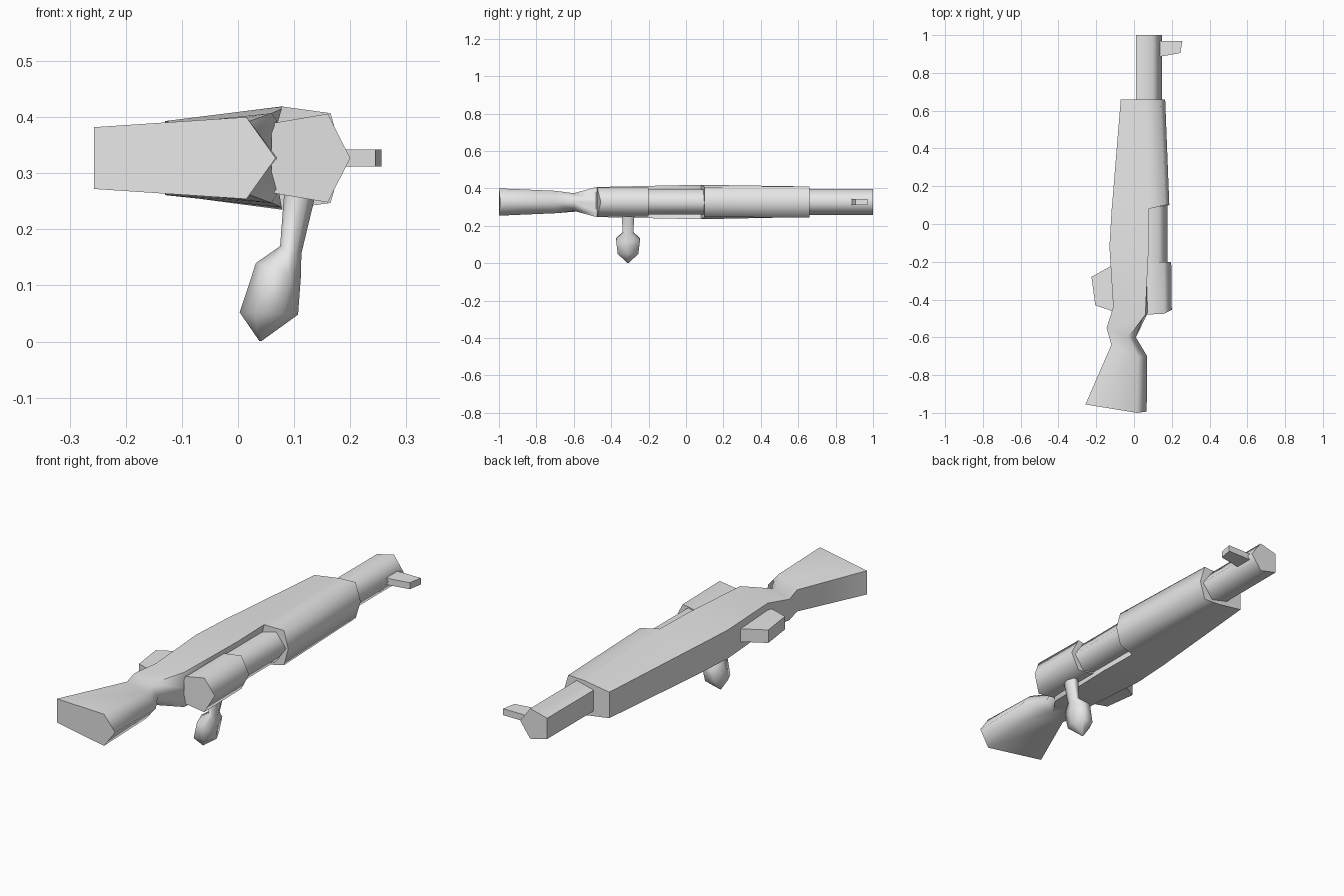
import bpy, bmesh, math

if "Cube" in bpy.data.objects:
    bpy.data.objects.remove(bpy.data.objects["Cube"])

AXIS_Z = 0.327  # height of the symmetry plane

grey = bpy.data.materials.new("plain grey")
grey.use_nodes = True
grey.diffuse_color = (0.8, 0.8, 0.8, 1)
grey.node_tree.nodes["Principled BSDF"].inputs["Base Color"].default_value = (0.8, 0.8, 0.8, 1)


def loft(name, rings, smooth_angle):
    """Skin a list of equal-length vertex rings and cap both ends."""
    bm = bmesh.new()
    loops = [[bm.verts.new(p) for p in ring] for ring in rings]
    count = len(loops[0])
    for a, b in zip(loops, loops[1:]):
        for i in range(count):
            j = (i + 1) % count
            bm.faces.new((a[i], a[j], b[j], b[i]))
    bm.faces.new(loops[0][::-1])
    bm.faces.new(loops[-1])
    bmesh.ops.remove_doubles(bm, verts=bm.verts, dist=0.0005)
    bmesh.ops.recalc_face_normals(bm, faces=bm.faces)
    mesh = bpy.data.meshes.new(name)
    bm.to_mesh(mesh)
    bm.free()
    mesh.materials.append(grey)
    obj = bpy.data.objects.new(name, mesh)
    bpy.context.collection.objects.link(obj)
    bpy.ops.object.select_all(action="DESELECT")
    obj.select_set(True)
    bpy.context.view_layer.objects.active = obj
    bpy.ops.object.shade_smooth_by_angle(angle=math.radians(smooth_angle))
    return obj


def mirrored(points):
    """Ring from (x, y, half height) points; the last point lies on the symmetry plane."""
    if len(points) == 3:
        points = [points[0], points[1], points[1], points[2]]
    upper = [(x, y, AXIS_Z + h) for x, y, h in points]
    lower = [(x, y, AXIS_Z - h) for x, y, h in points[:-1]]
    return upper + lower[::-1]


def plate(name, outline, half):
    """Flat block with a given outline in x and y."""
    rings = [[(x, y, AXIS_Z + s * half) for x, y in outline] for s in (-1, 1)]
    return loft(name, rings, 30)


# Wooden stock: butt, wrist, open action bed, then stepped fore-end
stock = [
    [(-.257, -.955, .055), (.015, -1, .073), (.067, -.993, 0)],
    [(-.12, -.64, .05), (.02, -.7, .06), (.07, -.7, 0)],
    [(-.145, -.55, .048), (-.03, -.6, .047), (.01, -.6, 0)],
    [(-.11, -.44, .062), (.06, -.48, .08), (.073, -.47, .06), (.06, -.46, 0)],
    [(-.13, -.12, .066), (.078, -.12, .088), (.07, -.12, .06), (.055, -.12, 0)],
    [(-.118, .08, .066), (.078, .08, .092), (.07, .08, .06), (.055, .08, 0)],
    [(-.116, .1, .066), (.078, .08, .092), (.165, .1, .08), (.187, .1, 0)],
    [(-.07, .66, .06), (.06, .66, .08), (.14, .66, .083), (.165, .66, 0)],
]
loft("stock", [mirrored(s) for s in stock], 75)

# Barrel, bolt and receiver share a five-sided section
loft("barrel", [mirrored([(.01, y, .048), (.097, y, .07), (.148, y, 0)]) for y in (.6, 1)], 75)
loft("bolt", [mirrored([(.05, y, .052), (.13, y, .068), (.177, y, 0)]) for y in (-.25, .15)], 75)
loft("receiver", [
    mirrored([(.06, -.48, .062), (.16, -.475, .079), (.2, -.455, 0)]),
    mirrored([(.06, -.2, .062), (.157, -.2, .077), (.197, -.2, 0)]),
], 75)

# Trigger guard under the action and sight at the muzzle
plate("trigger_guard", [(-.1, -.21), (-.225, -.28), (-.205, -.43), (-.09, -.47)], .03)
plate("front_sight", [(.12, .883), (.245, .905), (.256, .97), (.12, .97)], .015)


def handle_ring(left, right, half_y):
    """Six-sided ring between two (x, z) points, tilted with them."""
    ring = []
    for i in range(6):
        a = math.tau * i / 6
        t = (1 + math.cos(a)) / 2
        ring.append((left[0] + t * (right[0] - left[0]),
                     -.31 + half_y * math.sin(a) / math.sin(math.tau / 6),
                     left[1] + t * (right[1] - left[1])))
    return ring


# Bolt handle: slanted stem, swollen knob and pointed end
loft("bolt_handle", [
    handle_ring((.085, .3), (.145, .29), .036),
    handle_ring((.075, .17), (.113, .157), .028),
    handle_ring((.032, .14), (.112, .115), .064),
    handle_ring((.003, .052), (.107, .048), .055),
    handle_ring((.038, .001), (.042, .001), .003),
], 75)
